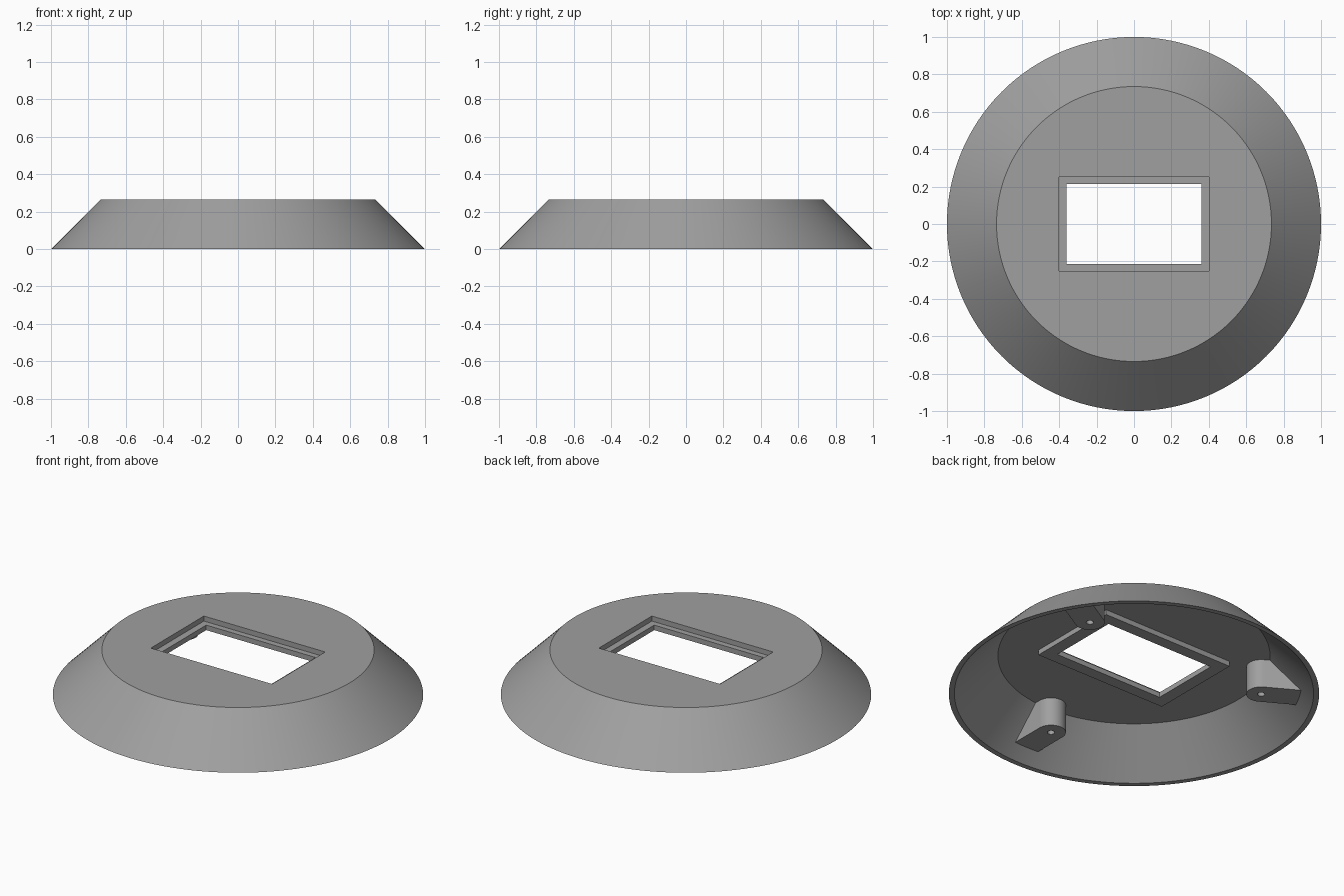
import bpy, bmesh, math
from mathutils import Matrix

if "Cube" in bpy.data.objects:
    bpy.data.objects.remove(bpy.data.objects["Cube"])

SEG = 128
TOP, CEIL, FRAME_Z, BOSS_Z = 0.265, 0.235, 0.205, 0.065

grey = bpy.data.materials.new("mid grey")
grey.diffuse_color = (0.35, 0.35, 0.35, 1)
grey.use_nodes = True
grey.node_tree.nodes["Principled BSDF"].inputs["Base Color"].default_value = grey.diffuse_color


def finish(name, bm):
    bmesh.ops.recalc_face_normals(bm, faces=bm.faces)
    mesh = bpy.data.meshes.new(name)
    bm.to_mesh(mesh)
    bm.free()
    ob = bpy.data.objects.new(name, mesh)
    bpy.context.collection.objects.link(ob)
    mesh.materials.append(grey)
    return ob


def loft(name, loops, closed=False):
    """Skin a list of equal-length point loops; cap the ends unless closed."""
    bm = bmesh.new()
    rings = [[bm.verts.new(p) for p in loop] for loop in loops]
    pairs = list(zip(rings, rings[1:]))
    if closed:
        pairs.append((rings[-1], rings[0]))
    else:
        bm.faces.new(rings[0])
        bm.faces.new(rings[-1])
    n = len(rings[0])
    for a, b in pairs:
        for i in range(n):
            j = (i + 1) % n
            bm.faces.new((a[i], a[j], b[j], b[i]))
    return finish(name, bm)


def circle(r, z, n=SEG):
    return [(r * math.cos(2 * math.pi * i / n), r * math.sin(2 * math.pi * i / n), z)
            for i in range(n)]


def rect(hx, hy, z):
    return [(-hx, -hy, z), (hx, -hy, z), (hx, hy, z), (-hx, hy, z)]


def select(ob):
    bpy.ops.object.select_all(action='DESELECT')
    ob.select_set(True)
    bpy.context.view_layer.objects.active = ob


def cut(ob, cutter):
    cutter.hide_render = True
    mod = ob.modifiers.new("cut", 'BOOLEAN')
    mod.operation, mod.solver, mod.object = 'DIFFERENCE', 'EXACT', cutter
    select(ob)
    bpy.ops.object.modifier_apply(modifier=mod.name)
    bpy.data.objects.remove(cutter)


def smooth(ob):
    select(ob)
    bpy.ops.object.shade_smooth_by_angle(angle=math.radians(30))


# Hollow conical housing with a rectangular hole through its top
shell = loft("housing_shell", [circle(0.735, CEIL), circle(0.97, 0),
                               circle(1.0, 0), circle(0.735, TOP)])
cut(shell, loft("window_cutter", [rect(0.40, 0.25, 0.1), rect(0.40, 0.25, 0.4)]))
smooth(shell)

# Ledge frame hanging below the hole, with a smaller opening
loft("window_ledge", [rect(0.435, 0.285, CEIL), rect(0.435, 0.285, FRAME_Z),
                      rect(0.36, 0.215, FRAME_Z), rect(0.36, 0.215, CEIL)], closed=True)


# Three round-nosed screw bosses joined to the inside of the sloping wall
def boss_outline(end, z):
    nose = [(0.697 + 0.08 * math.cos(a), 0.08 * math.sin(a), z)
            for a in (math.pi / 2 + math.pi * i / 24 for i in range(25))]
    return [(end, 0.08, z)] + nose + [(end, -0.08, z)]


for k, deg in enumerate((30, 150, 270)):
    boss = loft(f"screw_boss_{k + 1}",
                [boss_outline(0.915, BOSS_Z), boss_outline(0.74, CEIL + 0.005)])
    hole = loft("screw_hole_cutter", [circle(0.02, 0, 24), circle(0.02, 0.2, 24)])
    hole.data.transform(Matrix.Translation((0.697, 0, 0)))
    cut(boss, hole)
    boss.data.transform(Matrix.Rotation(math.radians(deg), 4, 'Z'))
    smooth(boss)
